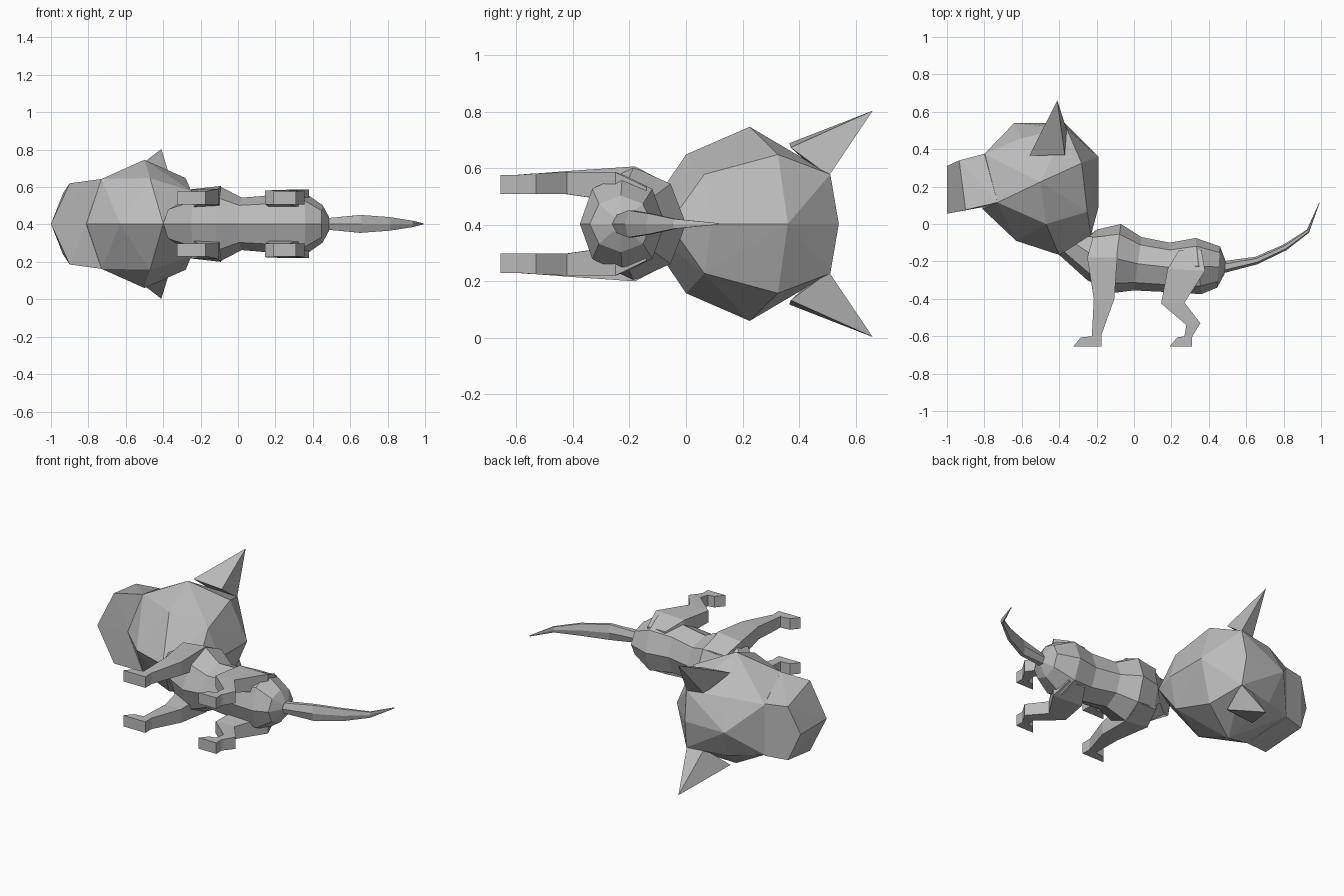
import bpy, bmesh
from math import sin, cos, pi

cube = bpy.data.objects.get("Cube")
if cube:
    bpy.data.objects.remove(cube, do_unlink=True)

MID = 0.403  # height of the symmetry plane: the cat lies on its side

grey = bpy.data.materials.new("light grey")
grey.use_nodes = True
grey.diffuse_color = (0.5, 0.5, 0.5, 1)
grey.node_tree.nodes["Principled BSDF"].inputs["Base Color"].default_value = (0.5, 0.5, 0.5, 1)


def finish(bm, name):
    bmesh.ops.recalc_face_normals(bm, faces=bm.faces)
    mesh = bpy.data.meshes.new(name)
    bm.to_mesh(mesh)
    bm.free()
    mesh.materials.append(grey)
    obj = bpy.data.objects.new(name, mesh)
    bpy.context.collection.objects.link(obj)


def hull(name, points):
    """Convex shape around a list of points."""
    bm = bmesh.new()
    for p in points:
        bm.verts.new(p)
    bmesh.ops.remove_doubles(bm, verts=bm.verts, dist=0.0005)
    bmesh.ops.convex_hull(bm, input=bm.verts)
    loose = [v for v in bm.verts if not v.link_faces]
    bmesh.ops.delete(bm, geom=loose, context='VERTS')
    finish(bm, name)


def mirrored(points, sides=(1, -1)):
    """Place (x, y, offset) points on the given sides of the symmetry plane."""
    return [(x, y, MID + s * h) for x, y, h in points for s in sides]


def loft(name, rings):
    """Skin a list of closed point rings and cap both ends."""
    bm = bmesh.new()
    loops = [[bm.verts.new(p) for p in ring] for ring in rings]
    n = len(loops[0])
    for a, b in zip(loops, loops[1:]):
        for i in range(n):
            j = (i + 1) % n
            bm.faces.new((a[i], a[j], b[j], b[i]))
    bm.faces.new(loops[0])
    bm.faces.new(loops[-1])
    finish(bm, name)


def oval(tx, ty, bx, by, half, n=8):
    """Ring between a back point and a belly point with a given half width."""
    ring = []
    for i in range(n):
        a = 2 * pi * i / n
        t = (1 - cos(a)) / 2
        ring.append((tx + (bx - tx) * t, ty + (by - ty) * t, MID + half * sin(a)))
    return ring


# Skull and wedge-shaped snout
hull("skull", mirrored([
    (-.64, .54, 0), (-.37, .54, 0), (-.19, .36, 0), (-.19, .09, 0), (-.23, -.06, 0),
    (-.40, -.165, 0), (-.63, -.09, 0), (-.80, .375, .155),
    (-.73, .115, .24), (-.81, .08, 0), (-.6, .46, .18), (-.36, .51, .175),
    (-.28, .325, .245), (-.5, .225, .343), (-.25, .065, .175), (-.47, 0, .245)]))
hull("snout", mirrored([
    (-1, .31, 0), (-1, .055, 0), (-.935, .34, .165), (-.9, .075, .217),
    (-.80, .375, .16), (-.73, .115, .24), (-.81, .09, 0), (-.7, .4, 0)]))

# Pointed ears
for side, prefix in ((1, "right_"), (-1, "left_")):
    hull(prefix + "ear", mirrored([
        (-.41, .66, .4), (-.56, .365, .285), (-.37, .37, .27),
        (-.36, .505, .17), (-.46, .48, .17)], (side,)))

# Torso from neck to rump
loft("torso", [oval(*r) for r in (
    (-.22, -.05, -.40, -.165, .11), (-.2, -.03, -.25, -.30, .17),
    (-.07, 0, -.12, -.37, .2), (.04, -.07, 0, -.355, .14),
    (.19, -.1, .2, -.365, .155), (.33, -.075, .36, -.375, .175),
    (.46, -.12, .445, -.34, .1), (.49, -.2, .485, -.265, .035))])

# Tapering, upturned tail
loft("tail", [oval(*r, n=6) for r in (
    (.47, -.2, .47, -.265, .035), (.65, -.175, .66, -.215, .055),
    (.8, -.11, .815, -.14, .042), (.925, -.03, .935, -.047, .02),
    (.99, .115, .992, .112, .003))])


def leg(name, sections):
    """Pair of legs from (front x, y, rear x, y, inner, front outer, rear outer) sections."""
    for side, prefix in ((1, "right_"), (-1, "left_")):
        loft(prefix + name, [[
            (x0, y0, MID + side * a), (x1, y1, MID + side * a),
            (x1, y1, MID + side * rear), (x0, y0, MID + side * front)]
            for x0, y0, x1, y1, a, front, rear in sections])


leg("front_leg", [
    (-.325, -.655, -.175, -.655, .105, .173, .173),
    (-.285, -.607, -.175, -.607, .105, .173, .173),
    (-.225, -.6, -.175, -.595, .105, .173, .173),
    (-.215, -.4, -.105, -.4, .105, .185, .188),
    (-.25, -.18, -.09, -.18, .08, .185, .203),
    (-.22, -.07, -.1, -.06, .03, .13, .14)])
leg("hind_leg", [
    (.19, -.655, .31, -.655, .105, .173, .173),
    (.23, -.607, .31, -.607, .105, .173, .173),
    (.27, -.6, .315, -.595, .105, .173, .173),
    (.28, -.54, .355, -.53, .105, .178, .178),
    (.145, -.425, .27, -.42, .105, .178, .183),
    (.18, -.24, .38, -.25, .08, .18, .183),
    (.24, -.14, .36, -.14, .03, .13, .13)])
